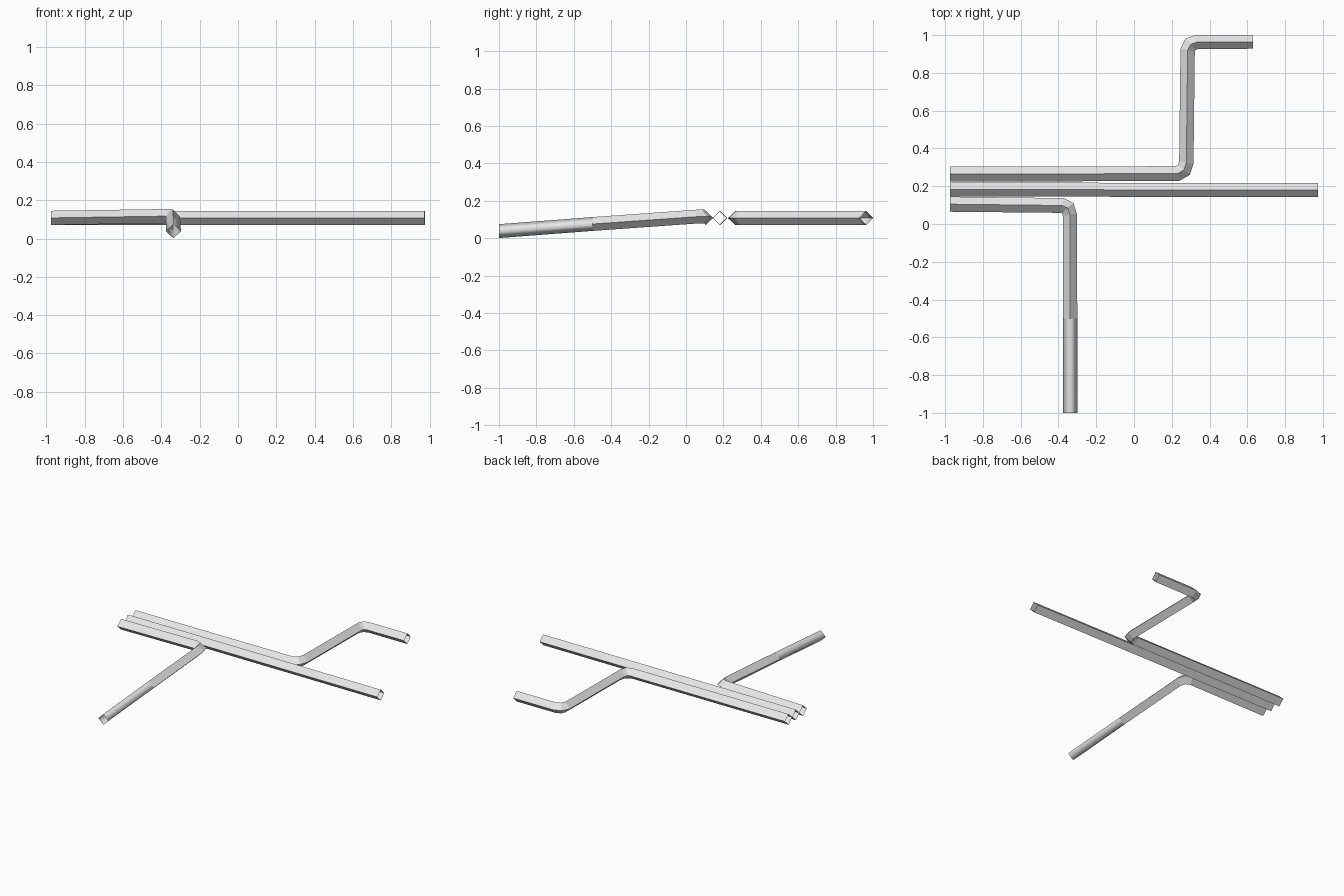
import bpy
import bmesh
from mathutils import Vector

cube = bpy.data.objects.get("Cube")
if cube:
    bpy.data.objects.remove(cube, do_unlink=True)

gray = bpy.data.materials.new("light gray")
gray.use_nodes = True
gray.diffuse_color = (0.8, 0.8, 0.8, 1)
gray.node_tree.nodes["Principled BSDF"].inputs["Base Color"].default_value = (0.8, 0.8, 0.8, 1)

HALF_HEIGHT = 0.037


def pipe(name, path, smooth_last=False):
    """Sweep an open-ended diamond section along (x, y, z, half width) points."""
    points = [Vector(p[:3]) for p in path]
    steps = [(b - a).to_2d().normalized() for a, b in zip(points, points[1:])]
    bm = bmesh.new()
    rings = []
    for i, (centre, p) in enumerate(zip(points, path)):
        before, after = steps[max(i - 1, 0)], steps[min(i, len(steps) - 1)]
        # mitre the joint so that the width stays constant round the bend
        along = (before + after).normalized()
        side = Vector((-along.y, along.x, 0)) * p[3] / along.dot(after)
        up = Vector((0, 0, HALF_HEIGHT))
        rings.append([bm.verts.new(centre + d) for d in (side, up, -side, -up)])
    for i, (a, b) in enumerate(zip(rings, rings[1:])):
        for j in range(4):
            k = (j + 1) % 4
            face = bm.faces.new((a[j], a[k], b[k], b[j]))
            face.smooth = smooth_last and i == len(rings) - 2
    bmesh.ops.recalc_face_normals(bm, faces=bm.faces)
    # an open tube is turned outwards by testing one upper face
    bm.faces.ensure_lookup_table()
    if bm.faces[0].normal.z < 0:
        bmesh.ops.reverse_faces(bm, faces=bm.faces)
    mesh = bpy.data.meshes.new(name)
    bm.to_mesh(mesh)
    bm.free()
    mesh.materials.append(gray)
    obj = bpy.data.objects.new(name, mesh)
    bpy.context.collection.objects.link(obj)
    return obj


# straight pipe in the middle
pipe("middle_pipe", [(-0.975, 0.183, 0.108, 0.037), (0.975, 0.179, 0.108, 0.037)])

# pipe with two bends towards the back
pipe("back_pipe", [
    (-0.975, 0.264, 0.108, 0.04), (0.23, 0.267, 0.108, 0.039),
    (0.264, 0.286, 0.108, 0.038), (0.277, 0.325, 0.108, 0.038),
    (0.284, 0.92, 0.108, 0.038), (0.299, 0.951, 0.108, 0.037),
    (0.332, 0.963, 0.108, 0.037), (0.63, 0.964, 0.108, 0.036)])

# pipe with one bend, sloping down to the ground at the front
pipe("front_pipe", [
    (-0.975, 0.105, 0.108, 0.04), (-0.38, 0.098, 0.117, 0.039),
    (-0.351, 0.085, 0.117, 0.037), (-0.34, 0.05, 0.115, 0.037),
    (-0.338, -0.5, 0.076, 0.038), (-0.337, -1.0, 0.038, 0.039)],
    smooth_last=True)
